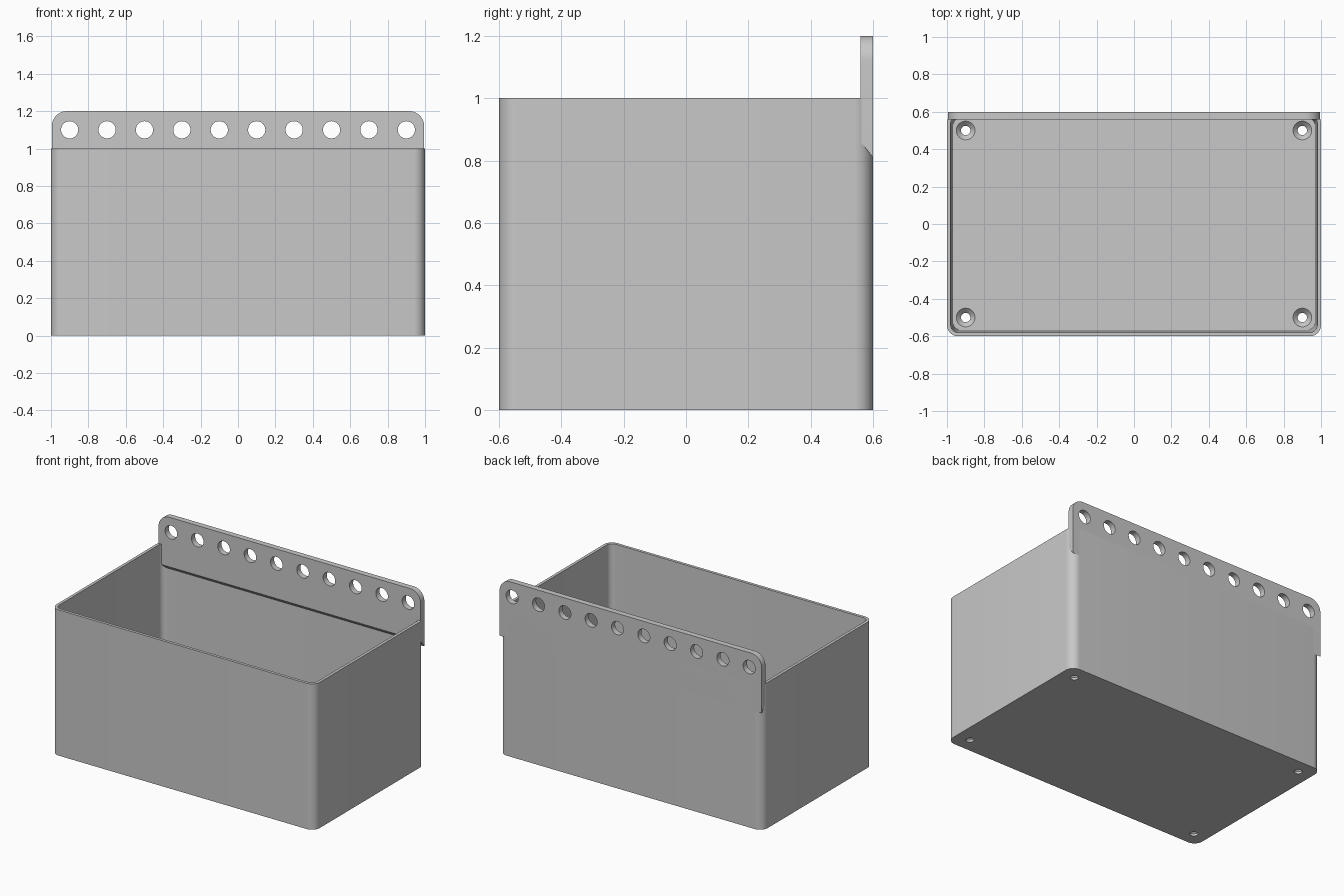
import bpy, bmesh, math
from mathutils import Matrix

cube = bpy.data.objects.get("Cube")
if cube:
    bpy.data.objects.remove(cube, do_unlink=True)

grey = bpy.data.materials.new("plain grey")
grey.use_nodes = True
colour = (0.58, 0.58, 0.58, 1)
grey.diffuse_color = colour
grey.node_tree.nodes["Principled BSDF"].inputs["Base Color"].default_value = colour

FLOOR = 0.04


def make_object(name, bm):
    bmesh.ops.recalc_face_normals(bm, faces=bm.faces[:])
    mesh = bpy.data.meshes.new(name)
    bm.to_mesh(mesh)
    bm.free()
    mesh.materials.append(grey)
    obj = bpy.data.objects.new(name, mesh)
    bpy.context.collection.objects.link(obj)
    return obj


def rounded_ring(bm, hx, hy, r, z, steps=10):
    """Ring of vertices around a rounded rectangle."""
    ring = []
    for quarter, (sx, sy) in enumerate([(1, 1), (-1, 1), (-1, -1), (1, -1)]):
        for i in range(steps + 1):
            a = (quarter + i / steps) * math.pi / 2
            ring.append(bm.verts.new((sx * (hx - r) + r * math.cos(a),
                                      sy * (hy - r) + r * math.sin(a), z)))
    return ring


def add_cone(bm, r_low, r_high, depth, matrix):
    bmesh.ops.create_cone(bm, cap_ends=True, segments=40, radius1=r_low,
                          radius2=r_high, depth=depth, matrix=matrix)


def cut(obj, cutter):
    """Subtract the cutter, then discard it."""
    cutter.hide_render = True
    mod = obj.modifiers.new("holes", 'BOOLEAN')
    mod.operation = 'DIFFERENCE'
    mod.solver = 'EXACT'
    mod.object = cutter
    bpy.ops.object.select_all(action='DESELECT')
    obj.select_set(True)
    bpy.context.view_layer.objects.active = obj
    bpy.ops.object.modifier_apply(modifier=mod.name)
    bpy.data.objects.remove(cutter, do_unlink=True)
    bpy.ops.object.shade_smooth_by_angle(angle=math.radians(30))


# Open bin with slightly drafted inner walls
bm = bmesh.new()
rings = [rounded_ring(bm, 1, 0.6, 0.06, 0),
         rounded_ring(bm, 1, 0.6, 0.06, 1),
         rounded_ring(bm, 0.98, 0.58, 0.04, 1),
         rounded_ring(bm, 0.967, 0.567, 0.04, FLOOR)]
for low, high in zip(rings, rings[1:]):
    for i in range(len(low)):
        j = (i + 1) % len(low)
        bm.faces.new((low[i], low[j], high[j], high[i]))
bm.faces.new(rings[0])
bm.faces.new(rings[-1])
box = make_object("bin_body", bm)

# Countersunk screw holes in the floor corners
bm = bmesh.new()
for x in (-0.9, 0.9):
    for y in (-0.5, 0.5):
        add_cone(bm, 0.025, 0.025, 0.2, Matrix.Translation((x, y, 0)))
screw_cutter = make_object("screw_hole_cutter", bm)
bm = bmesh.new()
for x in (-0.9, 0.9):
    for y in (-0.5, 0.5):
        add_cone(bm, 0.02, 0.06, 0.04, Matrix.Translation((x, y, FLOOR - 0.01)))
sink_cutter = make_object("countersink_cutter", bm)
cut(box, screw_cutter)
cut(box, sink_cutter)

# Rear hanging strip: sloped underside, rounded top corners
bm = bmesh.new()
profile = [(0.56, 0.86), (0.6, 0.81), (0.6, 1.2), (0.56, 1.2)]
face = bm.faces.new([bm.verts.new((-0.995, y, z)) for y, z in profile])
out = bmesh.ops.extrude_face_region(bm, geom=[face])
bmesh.ops.translate(bm, vec=(1.99, 0, 0),
                    verts=[v for v in out["geom"] if isinstance(v, bmesh.types.BMVert)])
corners = [e for e in bm.edges
           if all(v.co.z > 1.19 for v in e.verts) and e.calc_length() < 0.1]
bmesh.ops.bevel(bm, geom=corners, offset=0.08, segments=10, profile=0.5,
                affect='EDGES')
strip = make_object("hanging_strip", bm)

# Row of ten holes through the strip
bm = bmesh.new()
for i in range(10):
    place = Matrix.Translation((-0.9 + 0.2 * i, 0.58, 1.1))
    add_cone(bm, 0.046, 0.046, 0.2, place @ Matrix.Rotation(math.pi / 2, 4, 'X'))
cut(strip, make_object("strip_hole_cutter", bm))
